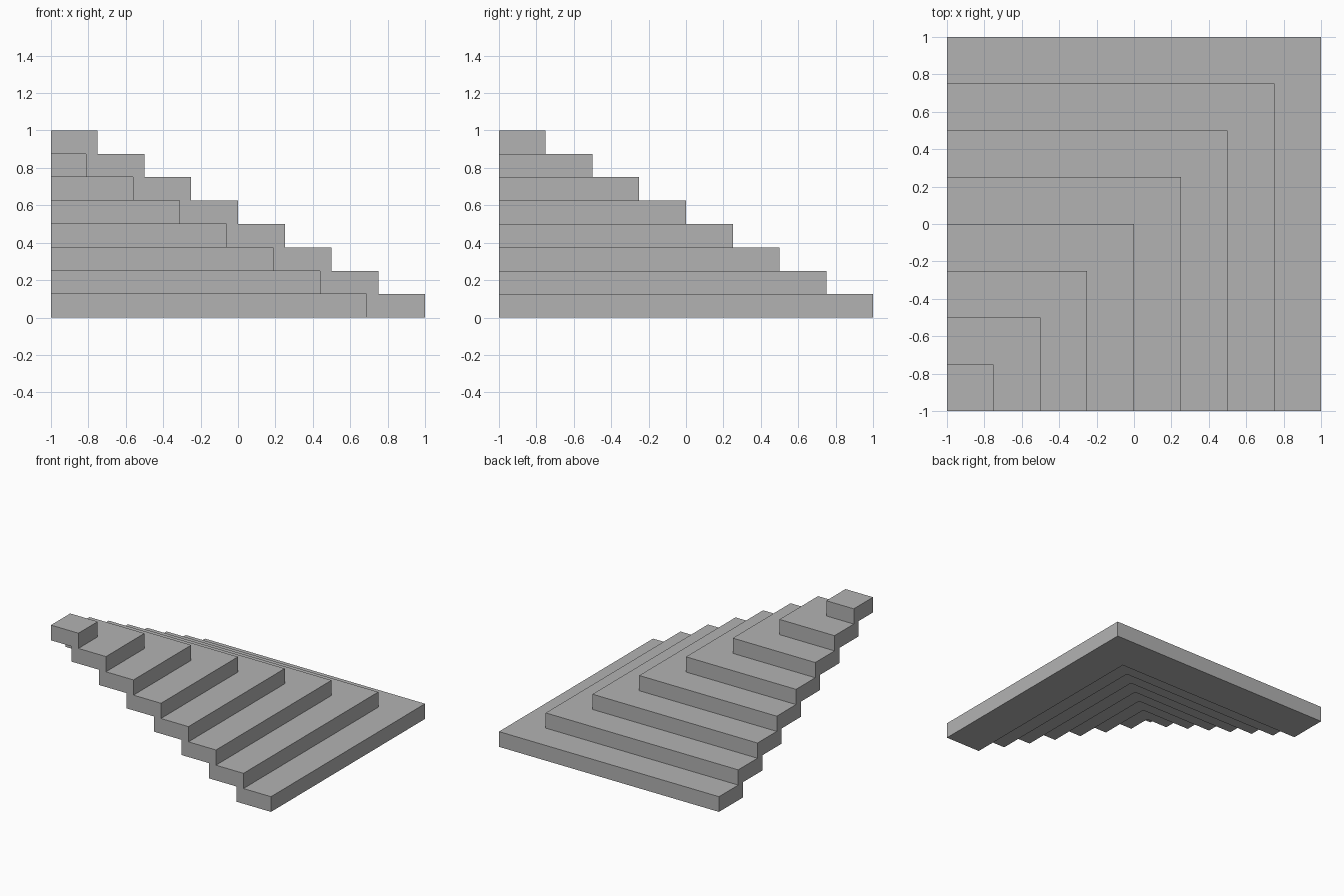
import bpy
import bmesh

cube = bpy.data.objects.get("Cube")
if cube:
    bpy.data.objects.remove(cube, do_unlink=True)

STEPS = 8
RUN, RISE = 0.25, 0.125      # tread depth and step height
THICK = 0.3125               # horizontal depth of each step slab

# Plain grey material
grey = bpy.data.materials.new("plain grey")
grey.use_nodes = True
colour = (0.448, 0.448, 0.448, 1.0)
grey.diffuse_color = colour
grey.node_tree.nodes["Principled BSDF"].inputs["Base Color"].default_value = colour

# Stepped cross-section: up the treads, back down the hollow underside
outer, inner = [], []
for k in range(STEPS):
    o, z = 1 - RUN * k, RISE * k
    i = max(o - THICK, -1)
    outer += [(o, z), (o, z + RISE)]
    inner += [(i, z), (i, z + RISE)]
profile = outer + inner[::-1]

# Sweep the section round the corner with a mitre
bm = bmesh.new()
front_end = [bm.verts.new((u, -1, z)) for u, z in profile]
mitre = [bm.verts.new((u, u, z)) for u, z in profile]
side_end = [bm.verts.new((-1, u, z)) for u, z in profile]
n = len(profile)
for a, b in ((front_end, mitre), (mitre, side_end)):
    for j in range(n):
        k = (j + 1) % n
        bm.faces.new((a[j], a[k], b[k], b[j]))
bm.faces.new(front_end)
bm.faces.new(side_end[::-1])

# Close the point of the top step and join coplanar faces
bmesh.ops.remove_doubles(bm, verts=bm.verts[:], dist=1e-4)
bmesh.ops.dissolve_limit(bm, angle_limit=0.01, verts=bm.verts[:], edges=bm.edges[:])
bmesh.ops.recalc_face_normals(bm, faces=bm.faces[:])

mesh = bpy.data.meshes.new("corner_stairs")
bm.to_mesh(mesh)
bm.free()
mesh.materials.append(grey)
stairs = bpy.data.objects.new("corner_stairs", mesh)
bpy.context.collection.objects.link(stairs)
